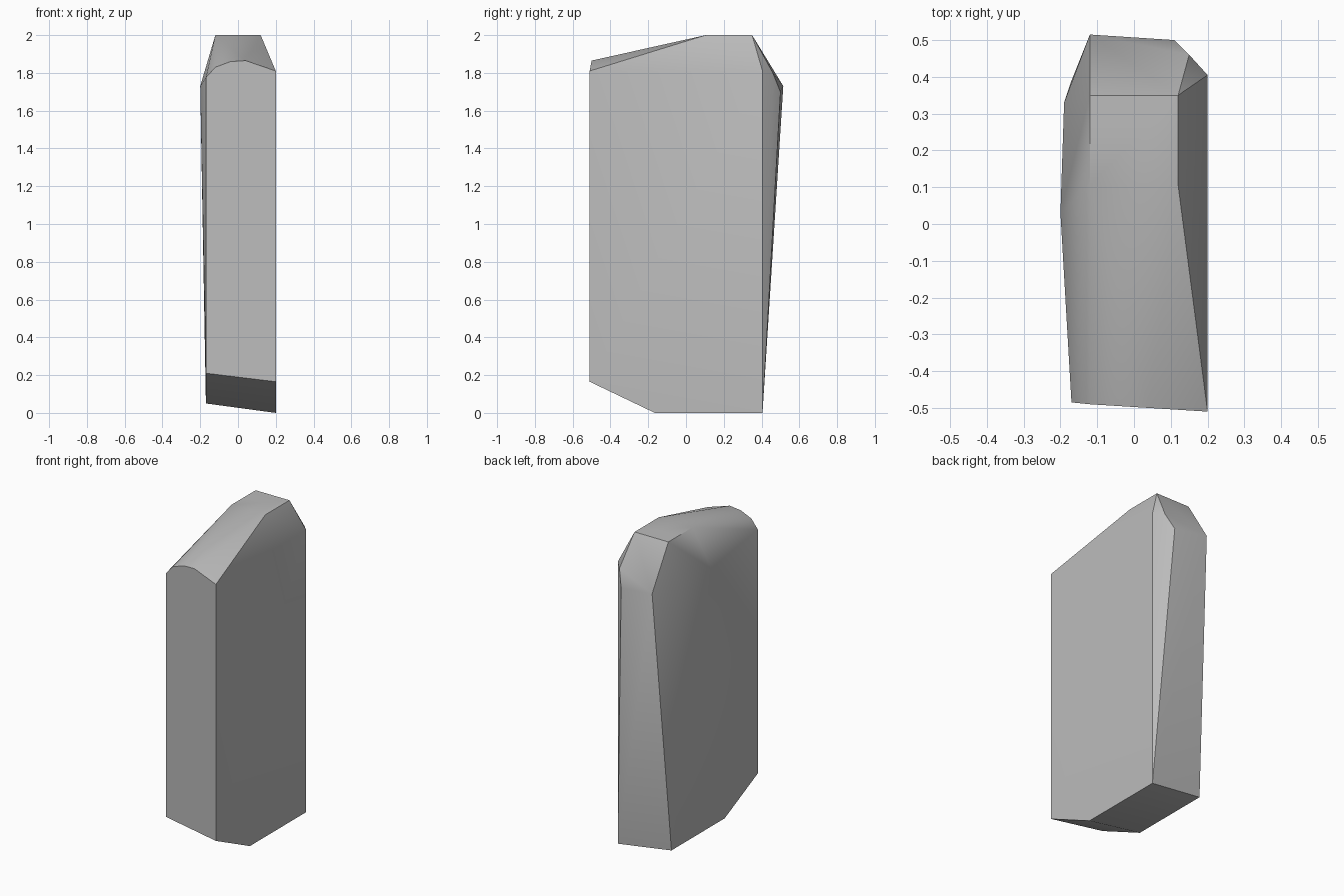
import bpy, bmesh, math

default = bpy.data.objects.get("Cube")
if default:
    bpy.data.objects.remove(default, do_unlink=True)

# Plain stone grey
grey = bpy.data.materials.new("stone_grey")
grey.use_nodes = True
colour = (0.5, 0.5, 0.5, 1)
grey.diffuse_color = colour
bsdf = next(n for n in grey.node_tree.nodes if n.type == "BSDF_PRINCIPLED")
bsdf.inputs["Base Color"].default_value = colour
bsdf.inputs["Roughness"].default_value = 0.9

# Corner groups of the rough-hewn slab
foot = [(0.2, -0.51, 0.165), (-0.17, -0.485, 0.21),
        (0.2, -0.165, 0), (-0.17, -0.15, 0.05),
        (0.2, 0.405, 0), (-0.17, 0.39, 0.05)]
front_arch = [(-0.17, -0.485, 1.775), (-0.12, -0.49, 1.83),
              (-0.04, -0.495, 1.86), (0.04, -0.5, 1.865), (0.2, -0.51, 1.81)]
crown = [(x, y, 2) for x in (-0.12, 0.12) for y in (0.105, 0.35)]
shoulders = [(-0.2, 0.03, 1.73), (-0.19, 0.33, 1.73), (0.2, 0.405, 1.81)]
back_bulge = [(-0.12, 0.515, 1.73), (0.11, 0.5, 1.7), (0.15, 0.46, 1.8)]

# Skin the corners into one closed, faceted stone
bm = bmesh.new()
for corner in foot + front_arch + crown + shoulders + back_bulge:
    bm.verts.new(corner)
hull = bmesh.ops.convex_hull(bm, input=bm.verts[:])
loose = [g for g in hull["geom_interior"] if isinstance(g, bmesh.types.BMVert)]
bmesh.ops.delete(bm, geom=loose, context="VERTS")
bmesh.ops.dissolve_limit(bm, angle_limit=math.radians(1),
                         verts=bm.verts[:], edges=bm.edges[:])
bmesh.ops.recalc_face_normals(bm, faces=bm.faces[:])

mesh = bpy.data.meshes.new("stone_slab")
bm.to_mesh(mesh)
bm.free()
mesh.materials.append(grey)
slab = bpy.data.objects.new("stone_slab", mesh)
bpy.context.collection.objects.link(slab)

# Soften shallow facets, keep the chiselled edges crisp
bpy.ops.object.select_all(action="DESELECT")
slab.select_set(True)
bpy.context.view_layer.objects.active = slab
bpy.ops.object.shade_smooth_by_angle(angle=math.radians(30))
